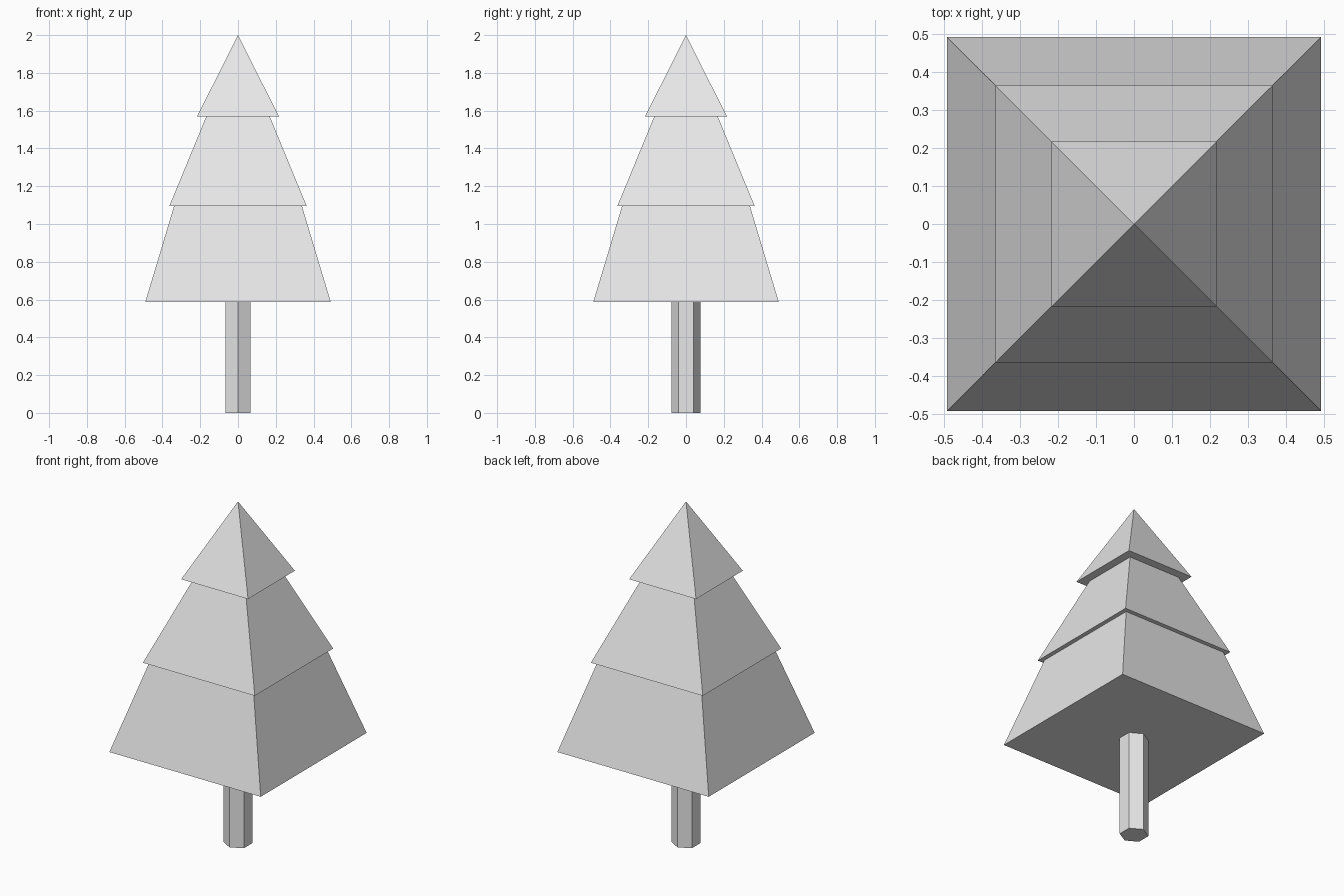
import bpy
import bmesh
from math import sin, cos, pi, sqrt

cube = bpy.data.objects.get("Cube")
if cube:
    bpy.data.objects.remove(cube, do_unlink=True)

# One plain grey for the whole tree
GREY = (0.8, 0.8, 0.8, 1.0)
grey = bpy.data.materials.new("light grey")
grey.use_nodes = True
grey.diffuse_color = GREY
grey.node_tree.nodes["Principled BSDF"].inputs["Base Color"].default_value = GREY


def tapered_prism(name, sides, start, z0, r0, z1, r1):
    """Flat-faced prism between two regular rings; a zero top radius makes a point."""
    bm = bmesh.new()

    def ring(z, r):
        angles = [start + 2 * pi * i / sides for i in range(sides)]
        return [bm.verts.new((r * cos(a), r * sin(a), z)) for a in angles]

    low = ring(z0, r0)
    high = ring(z1, r1) if r1 else [bm.verts.new((0, 0, z1))]
    bm.faces.new(low[::-1])
    for i in range(sides):
        j = (i + 1) % sides
        if r1:
            bm.faces.new((low[i], low[j], high[j], high[i]))
        else:
            bm.faces.new((low[i], low[j], high[0]))
    if r1:
        bm.faces.new(high)
    mesh = bpy.data.meshes.new(name)
    bm.to_mesh(mesh)
    bm.free()
    mesh.materials.append(grey)
    obj = bpy.data.objects.new(name, mesh)
    bpy.context.collection.objects.link(obj)
    return obj


# Six-sided trunk with corners at front and back
OVERLAP = 0.02
tapered_prism("trunk", 6, pi / 2, 0, 0.077, 0.587 + OVERLAP, 0.077)

# Square foliage tiers: name, base height, base half width, top height, top half width
tiers = [
    ("lower_foliage", 0.587, 0.491, 1.096, 0.338),
    ("middle_foliage", 1.096, 0.363, 1.569, 0.168),
    ("upper_foliage", 1.569, 0.217, 2.0, 0),
]
for name, z0, w0, z1, w1 in tiers:
    if w1:
        # Carry the slope a little way up inside the next tier
        w1 -= OVERLAP * (w0 - w1) / (z1 - z0)
        z1 += OVERLAP
    tapered_prism(name, 4, pi / 4, z0, w0 * sqrt(2), z1, w1 * sqrt(2))
